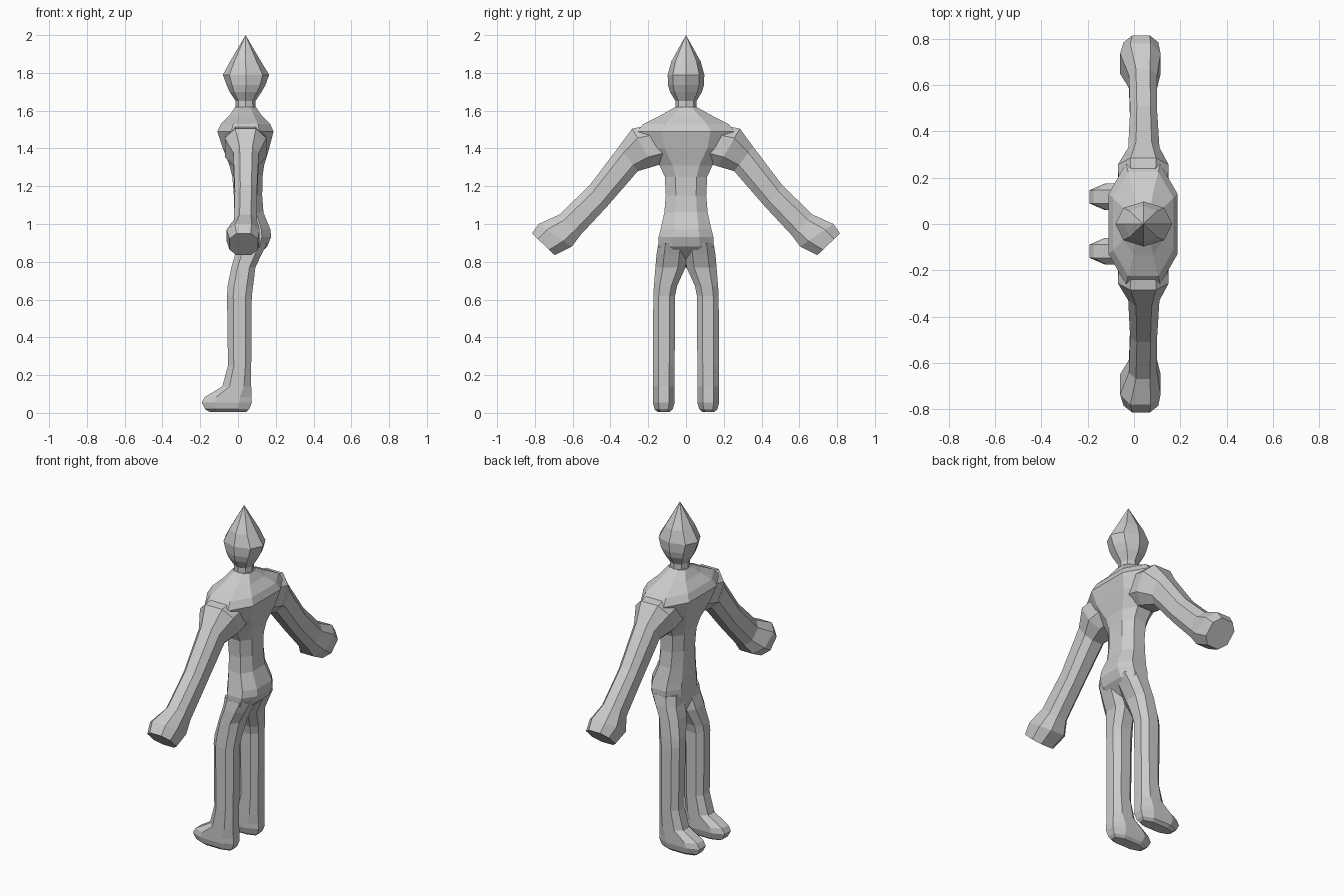
import bpy, bmesh
from mathutils import Vector

if "Cube" in bpy.data.objects:
    bpy.data.objects.remove(bpy.data.objects["Cube"])

grey = bpy.data.materials.new("plain grey")
grey.diffuse_color = (0.6, 0.6, 0.6, 1)
grey.use_nodes = True
grey.node_tree.nodes["Principled BSDF"].inputs["Base Color"].default_value = grey.diffuse_color

# Eight-sided unit outlines: blunt box for the body, pointed for the head
K = 0.5
BLUNT = [(1, K), (K, 1), (-K, 1), (-1, K), (-1, -K), (-K, -1), (K, -1), (1, -K)]
D = 0.72
POINTED = [(1, 0), (D, D), (0, 1), (-D, D), (-1, 0), (-D, -D), (0, -1), (D, -D)]


def loft(name, rings, tip=None):
    """Skin a list of point rings, closing both ends (or ending in a tip)."""
    bm = bmesh.new()
    vs = [[bm.verts.new(p) for p in r] for r in rings]
    n = len(vs[0])
    for a, b in zip(vs, vs[1:]):
        for i in range(n):
            j = (i + 1) % n
            bm.faces.new((a[i], a[j], b[j], b[i]))
    bm.faces.new(vs[0][::-1])
    if tip:
        t = bm.verts.new(tip)
        for i in range(n):
            bm.faces.new((vs[-1][i], vs[-1][(i + 1) % n], t))
    else:
        bm.faces.new(vs[-1])
    bmesh.ops.recalc_face_normals(bm, faces=bm.faces)
    me = bpy.data.meshes.new(name)
    bm.to_mesh(me)
    bm.free()
    me.materials.append(grey)
    ob = bpy.data.objects.new(name, me)
    bpy.context.collection.objects.link(ob)
    return ob


def flat_ring(z, x0, x1, y0, y1, shape=BLUNT):
    """Horizontal ring filling the given x and y ranges."""
    cx, cy, hx, hy = (x0 + x1) / 2, (y0 + y1) / 2, (x1 - x0) / 2, (y1 - y0) / 2
    return [(cx + hx * u, cy + hy * v, z) for u, v in shape]


def arm_ring(side, top, bottom, x0, x1):
    """Ring across the arm between a top and a bottom (y, z) point."""
    t, b = Vector(top), Vector(bottom)
    c, h = (t + b) / 2, (t - b) / 2
    cx, hx = (x0 + x1) / 2, (x1 - x0) / 2
    return [(cx + hx * u, side * (c.x + h.x * v), c.y + h.y * v) for u, v in BLUNT]


# Torso from the crotch to the base of the neck: z, front x, back x, half width
torso = [(0.77, 0.0, 0.03, 0.03), (0.83, -0.015, 0.10, 0.10), (0.88, -0.015, 0.155, 0.145),
         (0.93, -0.02, 0.175, 0.145), (0.97, -0.02, 0.172, 0.135), (1.06, -0.02, 0.135, 0.115),
         (1.15, -0.022, 0.128, 0.107), (1.25, -0.03, 0.13, 0.112), (1.31, -0.045, 0.138, 0.14),
         (1.40, -0.08, 0.165, 0.225), (1.49, -0.11, 0.188, 0.26), (1.53, -0.09, 0.17, 0.225),
         (1.575, -0.045, 0.125, 0.135), (1.62, -0.015, 0.095, 0.055)]
body = loft("body", [flat_ring(z, a, b, -w, w) for z, a, b, w in torso])

# Head with neck and pointed crown
head_rows = [(1.60, -0.015, 0.095, 0.055), (1.65, -0.012, 0.092, 0.055),
             (1.70, -0.045, 0.125, 0.085), (1.735, -0.06, 0.145, 0.095),
             (1.79, -0.08, 0.165, 0.097), (1.86, -0.042, 0.122, 0.078)]
head = loft("head", [flat_ring(z, a, b, -w, w, POINTED) for z, a, b, w in head_rows],
            tip=(0.04, 0, 2.0))

# Arms from inside the chest to the blunt hands: top point, bottom point, front x, back x
arm_rows = [((0.10, 1.54), (0.09, 1.33), -0.06, 0.14), ((0.285, 1.505), (0.17, 1.305), -0.07, 0.15),
            ((0.355, 1.41), (0.255, 1.28), -0.025, 0.11), ((0.51, 1.205), (0.42, 1.09), -0.017, 0.10),
            ((0.67, 1.05), (0.56, 0.94), -0.022, 0.10), ((0.78, 1.0), (0.605, 0.88), -0.06, 0.115),
            ((0.815, 0.95), (0.695, 0.835), -0.045, 0.105)]

# Legs and feet: z, front x, back x, inner y, outer y
leg_rows = [(0.005, -0.15, 0.045, 0.085, 0.15), (0.02, -0.175, 0.06, 0.07, 0.167),
            (0.055, -0.192, 0.073, 0.06, 0.175), (0.085, -0.175, 0.072, 0.06, 0.175),
            (0.14, -0.083, 0.07, 0.06, 0.175), (0.25, -0.053, 0.07, 0.06, 0.175),
            (0.62, -0.058, 0.073, 0.058, 0.173), (0.67, -0.055, 0.08, 0.048, 0.17),
            (0.77, -0.035, 0.092, 0.003, 0.162), (0.84, -0.015, 0.125, -0.006, 0.156),
            (0.90, -0.01, 0.155, -0.01, 0.146)]

limbs = []
for side, label in ((1, "left"), (-1, "right")):
    limbs.append(loft(label + "_arm", [arm_ring(side, *r) for r in arm_rows]))
    limbs.append(loft(label + "_leg", [flat_ring(z, a, b, side * i, side * o)
                                       for z, a, b, i, o in leg_rows]))

# Fuse limbs and head into one skin
for part in limbs + [head]:
    m = body.modifiers.new("join " + part.name, 'BOOLEAN')
    m.operation, m.solver, m.object = 'UNION', 'EXACT', part
fused = bpy.data.meshes.new_from_object(body.evaluated_get(bpy.context.evaluated_depsgraph_get()))
body.modifiers.clear()
body.data = fused
for part in limbs + [head]:
    bpy.data.objects.remove(part)
